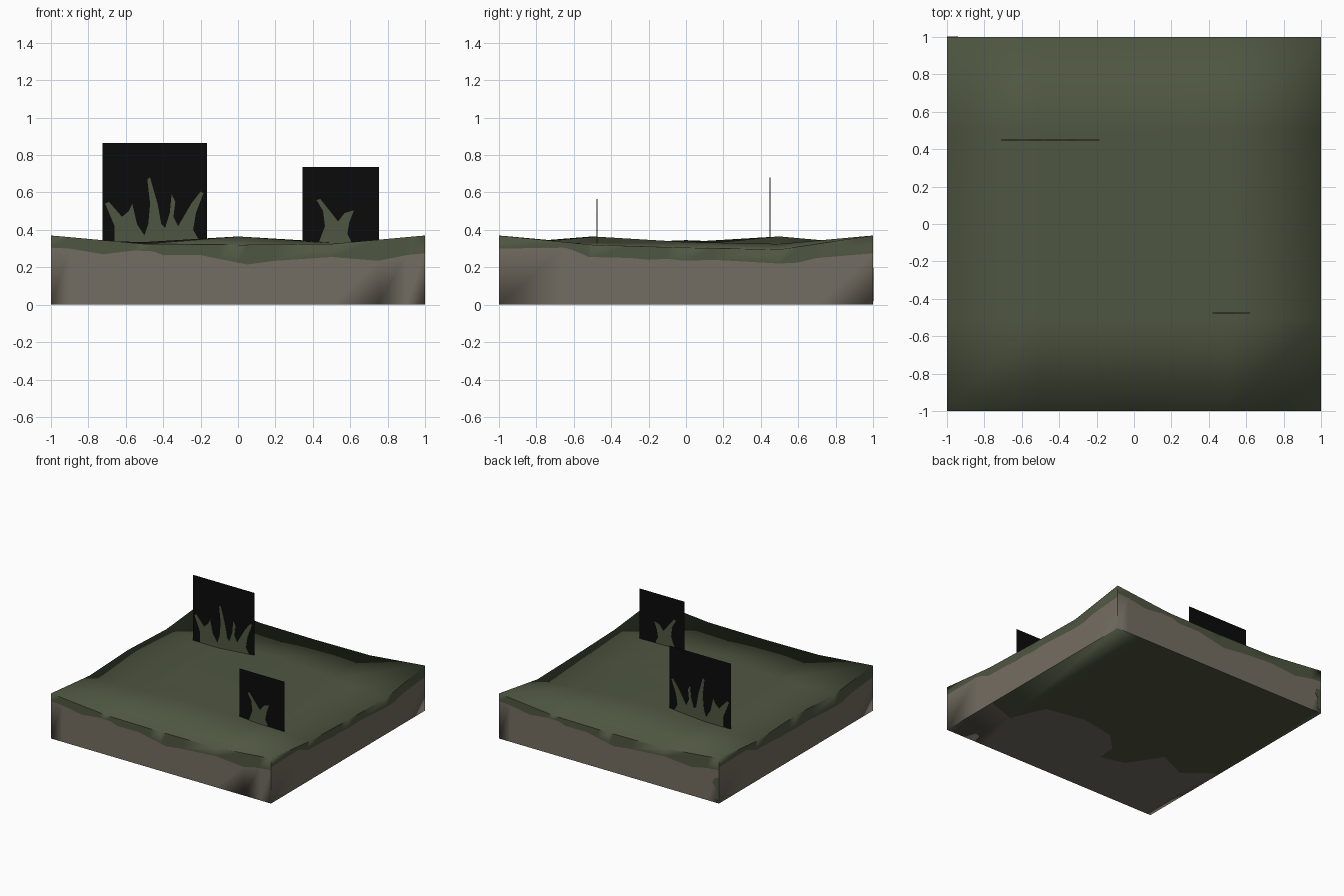
import bpy
import bmesh

cube = bpy.data.objects.get("Cube")
if cube:
    bpy.data.objects.remove(cube, do_unlink=True)


def material(name, r, g, b):
    mat = bpy.data.materials.new(name)
    mat.use_nodes = True
    mat.diffuse_color = (r, g, b, 1)
    shader = mat.node_tree.nodes["Principled BSDF"]
    shader.inputs["Base Color"].default_value = (r, g, b, 1)
    shader.inputs["Roughness"].default_value = 0.9
    return mat


GRASS = material("moss_green", .078, .093, .053)
SOIL = material("grey_brown_soil", .175, .155, .122)
BLACK = material("card_black", .0033, .0033, .0033)


def finish(name, bm, mats, smooth=False):
    """Turn a bmesh into a named object with its materials."""
    mesh = bpy.data.meshes.new(name)
    bm.to_mesh(mesh)
    bm.free()
    for mat in mats:
        mesh.materials.append(mat)
    obj = bpy.data.objects.new(name, mesh)
    bpy.context.collection.objects.link(obj)
    if smooth:
        bpy.ops.object.select_all(action='DESELECT')
        obj.select_set(True)
        bpy.context.view_layer.objects.active = obj
        bpy.ops.object.shade_smooth_by_angle()
    return obj


def interpolate(points, t):
    """Height of a polyline at position t."""
    for (a, za), (b, zb) in zip(points, points[1:]):
        if t <= b:
            return za + (zb - za) * (t - a) / (b - a)
    return points[-1][1]


def add_face(bm, corners, index):
    face = bm.faces.new([bm.verts.new(c) for c in corners])
    face.material_index = index


# Terrain heights, one row per y station from front to back
STATIONS = [-1, -.5, 0, .5, 1]
HEIGHTS = [
    [.37, .325, .32, .325, .37],
    [.325, .325, .365, .33, .32],
    [.345, .335, .315, .335, .305],
    [.325, .325, .365, .325, .295],
    [.37, .32, .315, .32, .37],
]

# Lower edge of the turf along the walls, left to right
TURF_A = [(-1, .305), (-.9, .3), (-.72, .27), (-.55, .29), (-.45, .285), (-.4, .265),
          (-.2, .265), (-.1, .245), (.05, .215), (.2, .235), (.5, .255),
          (.75, .235), (.9, .265), (1, .275)]
TURF_B = [(-1, .3), (-.65, .305), (-.6, .29), (-.52, .255), (-.3, .25), (-.2, .24),
          (-.1, .245), (0, .235), (.15, .24), (.5, .22), (.6, .225), (.7, .25), (1, .275)]

# Edge between soil and moss on the underside
UNDERSIDE = [(-1, -.2), (-.95, -.22), (-.76, -.37), (-.52, -.26), (-.35, -.52), (-.15, -.57),
             (-.13, -.41), (.01, -.27), (.3, -.22), (.63, -.28), (.75, -.56), (1, -.47)]

# Each wall: its position along the edge, its rim heights and its turf line
WALLS = [
    (lambda t: (t, -1), HEIGHTS[0], TURF_A),
    (lambda t: (1, t), [row[-1] for row in HEIGHTS], TURF_B),
    (lambda t: (-t, 1), HEIGHTS[-1][::-1], TURF_A),
    (lambda t: (-1, -t), [row[0] for row in HEIGHTS][::-1], TURF_B),
]

bm = bmesh.new()

# Top surface
for j in range(4):
    for i in range(4):
        ring = [(i, j), (i + 1, j), (i + 1, j + 1), (i, j + 1)]
        add_face(bm, [(STATIONS[a], STATIONS[b], HEIGHTS[b][a]) for a, b in ring], 0)

# Walls: soil below the turf line, grass above it
for place, rim_heights, turf in WALLS:
    rim = list(zip(STATIONS, rim_heights))
    cuts = sorted({t for t, z in turf} | set(STATIONS))
    for a, b in zip(cuts, cuts[1:]):
        low = [(*place(t), 0) for t in (a, b)]
        mid = [(*place(t), interpolate(turf, t)) for t in (a, b)]
        top = [(*place(t), interpolate(rim, t)) for t in (a, b)]
        add_face(bm, low + mid[::-1], 1)
        add_face(bm, mid + top[::-1], 0)

# Underside
for (a, ya), (b, yb) in zip(UNDERSIDE, UNDERSIDE[1:]):
    add_face(bm, [(a, -1, 0), (a, ya, 0), (b, yb, 0), (b, -1, 0)], 1)
    add_face(bm, [(a, ya, 0), (a, 1, 0), (b, 1, 0), (b, yb, 0)], 0)

bmesh.ops.remove_doubles(bm, verts=bm.verts, dist=.0001)
finish("ground_block", bm, [GRASS, SOIL], smooth=True)


def plate(name, outline, y, mat, thickness=0.0):
    """Upright flat shape facing the front, with optional thickness."""
    bm = bmesh.new()
    add_face(bm, [(x, y - thickness / 2, z) for x, z in outline], 0)
    if thickness:
        new = bmesh.ops.extrude_face_region(bm, geom=bm.faces[:])["geom"]
        verts = [v for v in new if isinstance(v, bmesh.types.BMVert)]
        bmesh.ops.translate(bm, vec=(0, thickness, 0), verts=verts)
        bmesh.ops.recalc_face_normals(bm, faces=bm.faces)
    return finish(name, bm, [mat])


# Moss patch low on the back wall
plate("moss_patch", [(-1, .02), (-.97, .03), (-.96, .08), (-.97, .12), (-.94, .16),
                     (-.96, .2), (-1, .2)], 1, GRASS, .003)

BASE = .31


def grass_card(name, left, right, top, y, tuft):
    """Black upright card with a tuft of grass on both sides."""
    plate(name + "_card", [(left, BASE), (right, BASE), (right, top), (left, top)], y, BLACK)
    outline = [(tuft[0][0], BASE)] + tuft + [(tuft[-1][0], BASE)]
    plate(name + "_blades", outline[::-1], y, GRASS, .006)


# Large and small grass cards
grass_card("large_grass", -.725, -.165, .865, .45, [
    (-.66, .34), (-.66, .42), (-.71, .54), (-.69, .55), (-.62, .47), (-.585, .5), (-.565, .54),
    (-.54, .43), (-.5, .37), (-.48, .43), (-.47, .54), (-.485, .67), (-.47, .68),
    (-.43, .54), (-.41, .43), (-.39, .41), (-.365, .49), (-.355, .59), (-.335, .55),
    (-.345, .47), (-.32, .42), (-.25, .54), (-.2, .605), (-.185, .595), (-.225, .49),
    (-.24, .4), (-.205, .34)])
grass_card("small_grass", .345, .755, .735, -.475, [
    (.435, .34), (.465, .42), (.455, .5), (.42, .56), (.44, .565), (.5, .49), (.535, .445),
    (.57, .49), (.62, .505), (.595, .44), (.585, .38), (.605, .34)])
